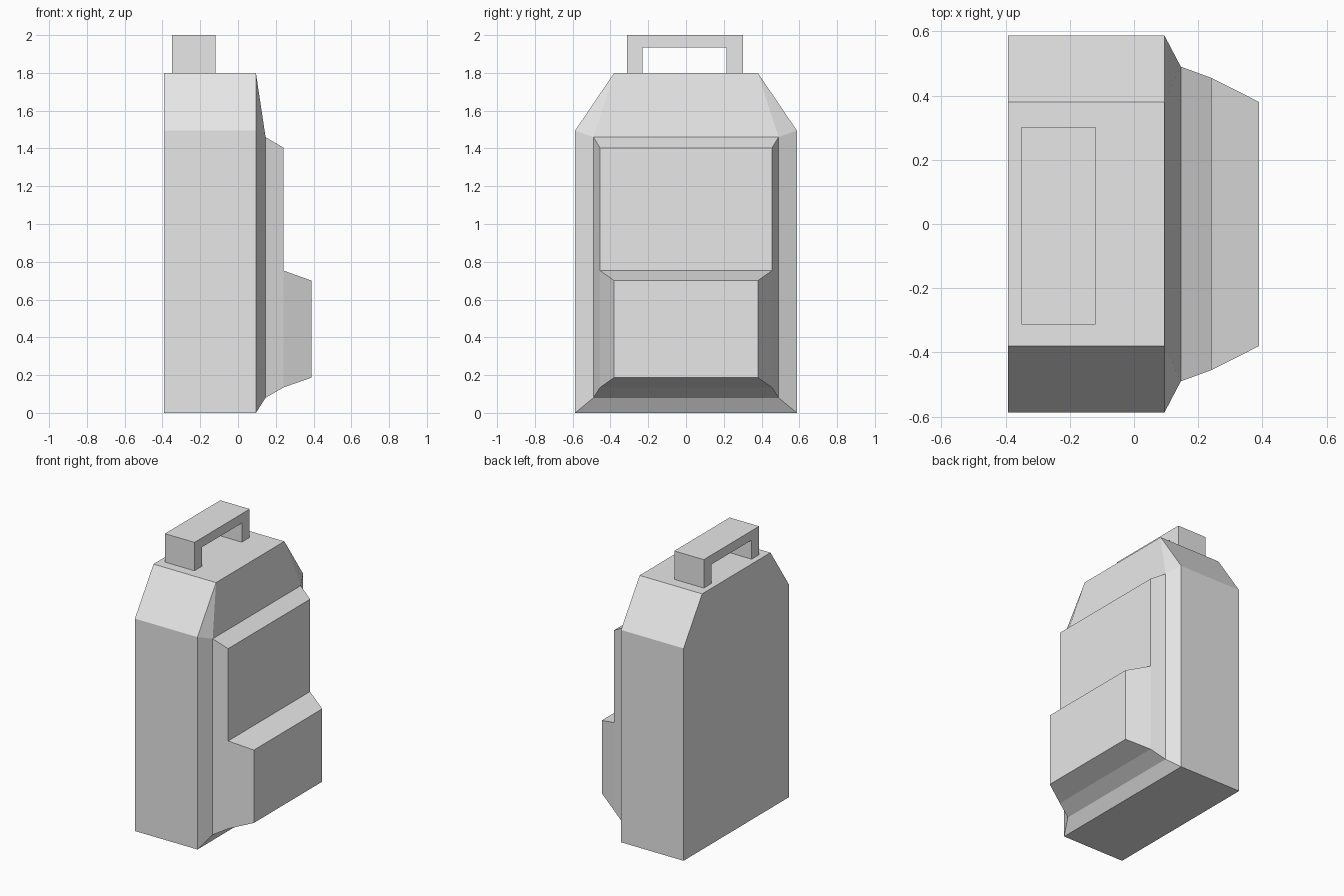
import bpy, bmesh

if "Cube" in bpy.data.objects:
    bpy.data.objects.remove(bpy.data.objects["Cube"])

grey = bpy.data.materials.new("plain grey")
grey.diffuse_color = (0.8, 0.8, 0.8, 1)
grey.use_nodes = True
grey.node_tree.nodes["Principled BSDF"].inputs["Base Color"].default_value = grey.diffuse_color


def loft(name, rings, back_cap=True, front_cap=True):
    """Join (x, [(y, z), ...]) rings along x; outlines run anticlockwise seen from +x."""
    bm = bmesh.new()
    loops = [[bm.verts.new((x, y, z)) for y, z in pts] for x, pts in rings]
    for a, b in zip(loops, loops[1:]):
        n = len(a)
        for i in range(n):
            j = (i + 1) % n
            bm.faces.new((a[i], a[j], b[j], b[i]))
    if back_cap:
        bm.faces.new(loops[0][::-1])
    if front_cap:
        bm.faces.new(loops[-1])
    # doubled corners collapse, turning their quads into triangles
    bmesh.ops.remove_doubles(bm, verts=bm.verts[:], dist=0.0005)
    mesh = bpy.data.meshes.new(name)
    bm.to_mesh(mesh)
    bm.free()
    mesh.materials.append(grey)
    obj = bpy.data.objects.new(name, mesh)
    bpy.context.collection.objects.link(obj)
    return obj


def outline(half, low, shoulder, top_half, top):
    """Symmetric outline with cut upper corners."""
    right = [(half, low), (half, shoulder), (top_half, top)]
    return [(-half, low)] + right + [(-top_half, top), (-half, shoulder)]


def rect(half, low, top):
    return [(-half, low), (half, low), (half, top), (-half, top)]


# Main body with cut shoulders and a bevel narrowing to the front panel
hull = outline(0.587, 0.0, 1.495, 0.38, 1.8)
panel_base = outline(0.49, 0.08, 1.46, 0.49, 1.46)
loft("body", [(-0.392, hull), (0.095, hull), (0.146, panel_base)], front_cap=False)

# Raised front panel
loft("front_panel", [(0.146, rect(0.49, 0.08, 1.46)),
                     (0.242, rect(0.455, 0.135, 1.403))], back_cap=False)

# Tapered lower pocket
loft("lower_pocket", [(0.242, rect(0.455, 0.135, 0.753)),
                      (0.39, rect(0.38, 0.187, 0.70))], back_cap=False)

# Carry handle
arch = [(-0.313, 1.8), (-0.23, 1.8), (-0.23, 1.934), (0.214, 1.934),
        (0.214, 1.8), (0.302, 1.8), (0.302, 2.0), (-0.313, 2.0)]
loft("handle", [(-0.35, arch), (-0.12, arch)])
